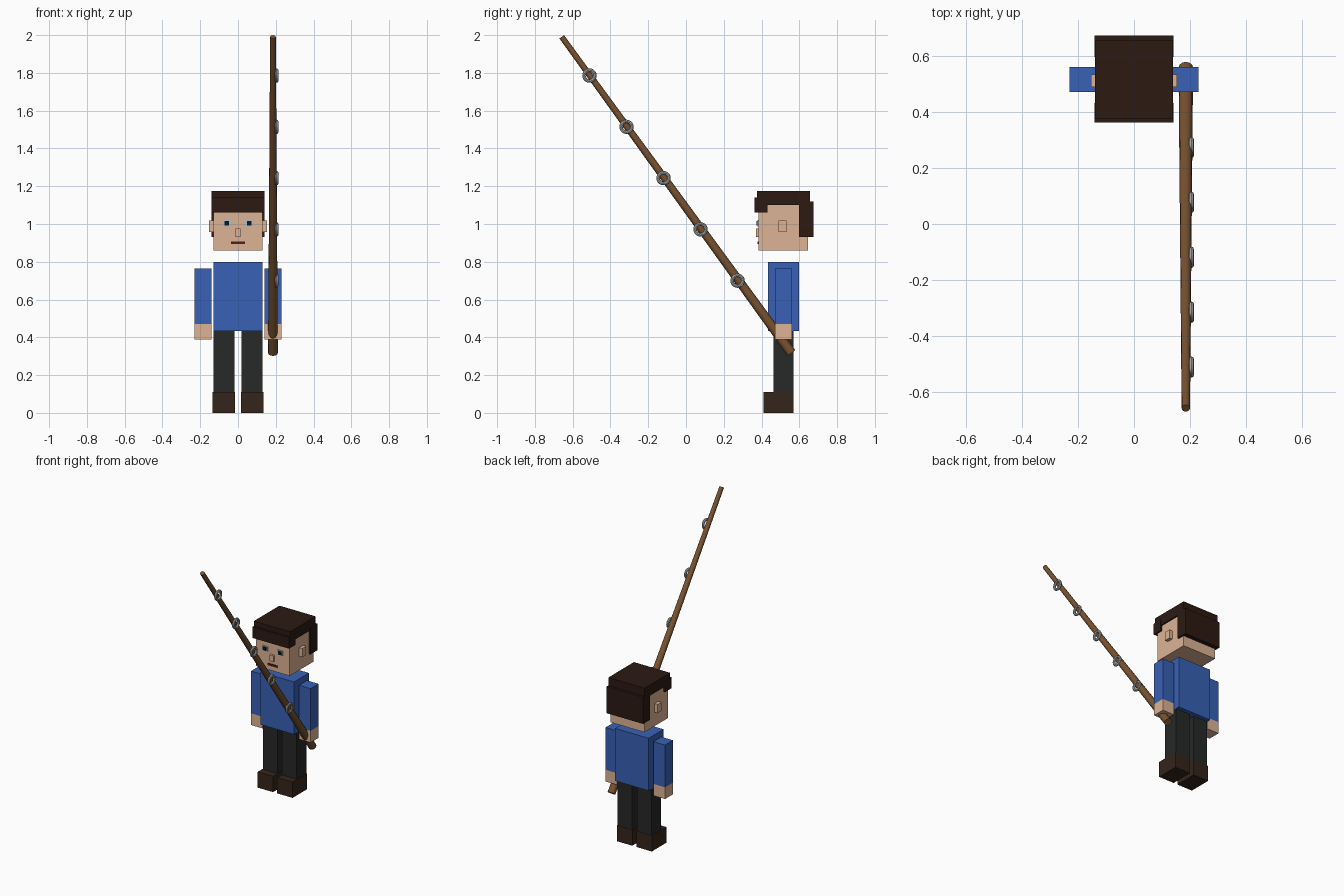
import bpy
from mathutils import Vector

if "Cube" in bpy.data.objects:
    bpy.data.objects.remove(bpy.data.objects["Cube"])


def material(name, rgb):
    m = bpy.data.materials.new(name)
    m.diffuse_color = (*rgb, 1)
    m.use_nodes = True
    m.node_tree.nodes["Principled BSDF"].inputs["Base Color"].default_value = m.diffuse_color
    return m


SKIN = material("skin", (0.73, 0.45, 0.30))
SHIRT = material("shirt_blue", (0.04, 0.12, 0.46))
TROUSERS = material("trousers_dark", (0.02, 0.021, 0.021))
BOOT = material("boot_brown", (0.035, 0.018, 0.011))
HAIR = material("hair_brown", (0.025, 0.01, 0.006))
WOOD = material("wood", (0.19, 0.085, 0.03))
METAL = material("metal", (0.45, 0.46, 0.47))
EYE = material("eye_light", (0.4, 0.55, 0.65))
PUPIL = material("pupil_dark", (0.008, 0.008, 0.01))
LIPS = material("lips", (0.09, 0.012, 0.012))


def box(name, x, y, z, mat):
    """Box from (min, max) ranges on each axis."""
    bpy.ops.mesh.primitive_cube_add(size=1, location=[sum(r) / 2 for r in (x, y, z)])
    o = bpy.context.object
    o.name = name
    o.scale = [r[1] - r[0] for r in (x, y, z)]
    bpy.ops.object.transform_apply(location=False, rotation=False, scale=True)
    o.data.materials.append(mat)
    return o


def pair(name, x, y, z, mat):
    """Box on the +x side and its mirror on the -x side."""
    box("right_" + name, x, y, z, mat)
    box("left_" + name, (-x[1], -x[0]), y, z, mat)


# Body
box("torso", (-0.13, 0.13), (0.433, 0.597), (0.433, 0.80), SHIRT)
pair("sleeve", (0.14, 0.23), (0.472, 0.56), (0.47, 0.765), SHIRT)
pair("hand", (0.14, 0.23), (0.472, 0.56), (0.388, 0.47), SKIN)
pair("leg", (0.018, 0.13), (0.462, 0.568), (0.11, 0.433), TROUSERS)
pair("boot", (0.016, 0.135), (0.41, 0.57), (0, 0.11), BOOT)

# Head and face
box("head", (-0.13, 0.13), (0.385, 0.645), (0.86, 1.12), SKIN)
pair("ear", (0.125, 0.154), (0.49, 0.533), (0.957, 1.018), SKIN)
box("nose", (-0.014, 0.014), (0.37, 0.39), (0.932, 0.975), SKIN)
pair("eye", (0.038, 0.078), (0.379, 0.39), (0.987, 1.02), EYE)
pair("pupil", (0.047, 0.071), (0.373, 0.39), (0.992, 1.015), PUPIL)
box("mouth", (-0.037, 0.037), (0.379, 0.39), (0.893, 0.907), LIPS)

# Hair
box("hair_top", (-0.14, 0.14), (0.375, 0.657), (1.10, 1.175), HAIR)
box("hair_fringe", (-0.141, 0.141), (0.362, 0.432), (1.062, 1.14), HAIR)
box("hair_back", (-0.141, 0.141), (0.597, 0.674), (0.932, 1.118), HAIR)

# Tapered rod held in the right-side hand
butt, tip = Vector((0.185, 0.558, 0.317)), Vector((0.185, -0.658, 1.991))
axis = tip - butt
bpy.ops.mesh.primitive_cone_add(vertices=12, radius1=0.026, radius2=0.015, depth=axis.length,
                                location=(butt + tip) / 2,
                                rotation=axis.to_track_quat('Z', 'Y').to_euler())
rod = bpy.context.object
rod.name = "rod"
rod.data.materials.append(WOOD)
bpy.ops.object.shade_smooth_by_angle()

# Line guide rings along the rod
first, last = Vector((0.205, 0.273, 0.70)), Vector((0.205, -0.511, 1.786))
for i in range(5):
    bpy.ops.mesh.primitive_torus_add(major_segments=20, minor_segments=8,
                                     major_radius=0.029, minor_radius=0.009,
                                     location=first.lerp(last, i / 4), rotation=(0, 1.5708, 0))
    ring = bpy.context.object
    ring.name = f"guide_ring_{i + 1}"
    ring.data.materials.append(METAL)
    bpy.ops.object.shade_smooth_by_angle()
